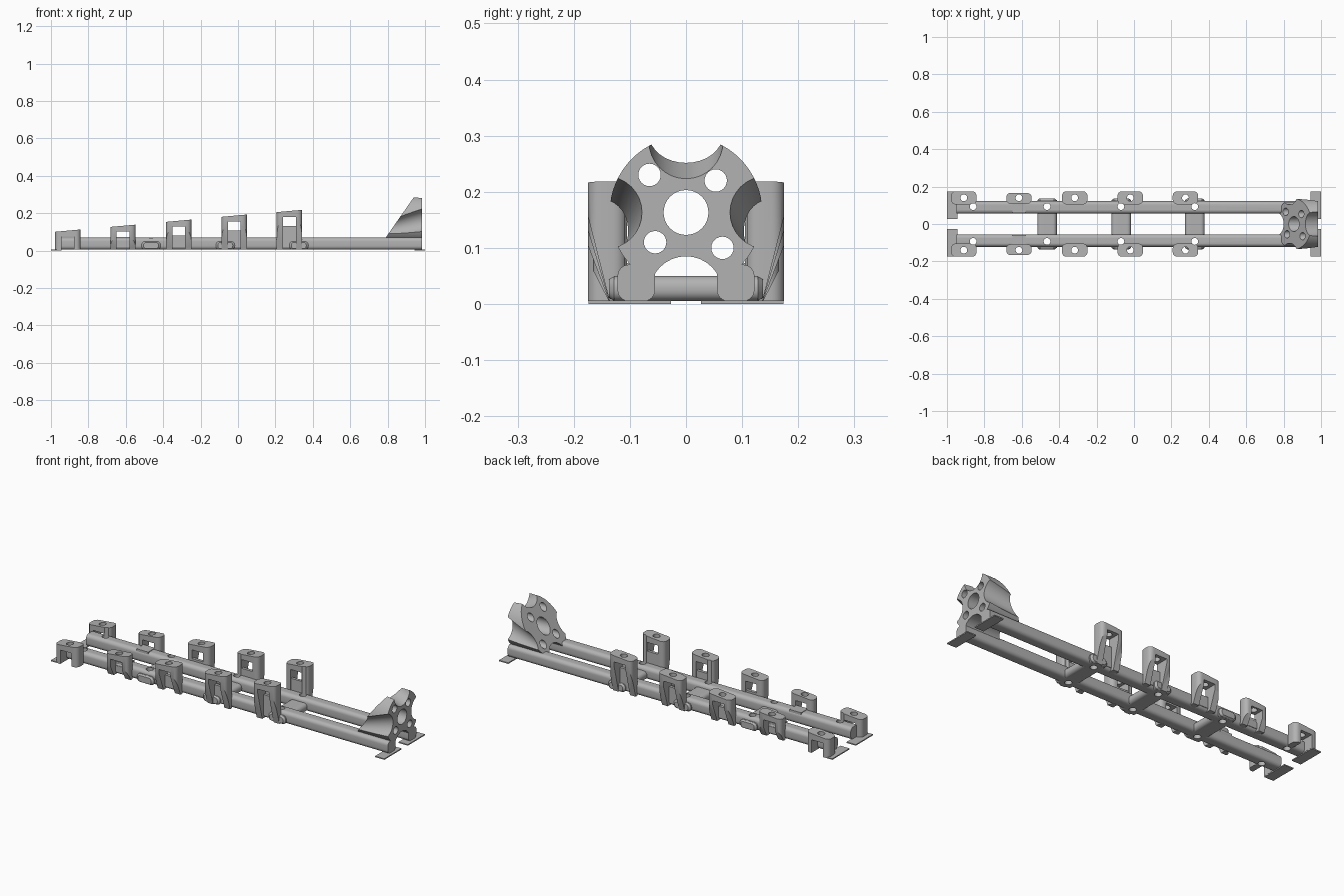
import bpy, bmesh, math
from mathutils import Vector

if "Cube" in bpy.data.objects:
    bpy.data.objects.remove(bpy.data.objects["Cube"])

grey = bpy.data.materials.new("light_grey")
grey.use_nodes = True
COLOR = (0.45, 0.45, 0.45, 1)
grey.diffuse_color = COLOR
grey.node_tree.nodes["Principled BSDF"].inputs["Base Color"].default_value = COLOR


def finish(name, bm):
    bmesh.ops.recalc_face_normals(bm, faces=bm.faces)
    mesh = bpy.data.meshes.new(name)
    bm.to_mesh(mesh)
    bm.free()
    mesh.materials.append(grey)
    obj = bpy.data.objects.new(name, mesh)
    bpy.context.collection.objects.link(obj)
    return obj


def loft(name, bottom, top):
    """Solid between two matching loops of points."""
    bm = bmesh.new()
    a = [bm.verts.new(p) for p in bottom]
    b = [bm.verts.new(p) for p in top]
    bm.faces.new(a)
    bm.faces.new(b)
    for i in range(len(a)):
        j = (i + 1) % len(a)
        bm.faces.new((a[i], a[j], b[j], b[i]))
    return finish(name, bm)


def box(name, x0, x1, y0, y1, z0, z1):
    corners = [(x0, y0), (x1, y0), (x1, y1), (x0, y1)]
    return loft(name, [(x, y, z0) for x, y in corners], [(x, y, z1) for x, y in corners])


def rounded(u0, u1, v0, v1, r, n=6):
    """Rounded rectangle outline."""
    pts = []
    for k, (u, v) in enumerate([(u1 - r, v1 - r), (u0 + r, v1 - r), (u0 + r, v0 + r), (u1 - r, v0 + r)]):
        for i in range(n + 1):
            a = math.pi / 2 * (k + i / n)
            pts.append((u + r * math.cos(a), v + r * math.sin(a)))
    return pts


def cone(name, p0, r0, p1, r1, n=32):
    """Tapered round bar between two points."""
    p0, p1 = Vector(p0), Vector(p1)
    along_x = abs(p1.x - p0.x) > 0.01

    def ring(p, r):
        for i in range(n):
            c, s = r * math.cos(math.tau * i / n), r * math.sin(math.tau * i / n)
            yield p + (Vector((0, c, s)) if along_x else Vector((c, s, 0)))
    return loft(name, list(ring(p0, r0)), list(ring(p1, r1)))


def apply(obj, mod):
    bpy.ops.object.select_all(action='DESELECT')
    bpy.context.view_layer.objects.active = obj
    obj.select_set(True)
    bpy.ops.object.modifier_apply(modifier=mod.name)


def cut(obj, *cutters):
    for c in cutters:
        c.hide_render = True
        mod = obj.modifiers.new("cut", 'BOOLEAN')
        mod.operation = 'DIFFERENCE'
        mod.solver = 'EXACT'
        mod.object = c
        apply(obj, mod)
        bpy.data.objects.remove(c)


def mirror_y(obj):
    mod = obj.modifiers.new("mirror", 'MIRROR')
    mod.use_axis = (False, True, False)
    mod.use_mirror_merge = False
    apply(obj, mod)


def smooth(obj):
    bpy.ops.object.select_all(action='DESELECT')
    bpy.context.view_layer.objects.active = obj
    obj.select_set(True)
    bpy.ops.object.shade_smooth_by_angle(angle=math.radians(30))


def peg_hole(x, y=0.093):
    return cone("hole_cutter", (x, y, -0.1), 0.018, (x, y, 0.4), 0.018, 24)


HOLES = (-0.86, -0.465, -0.07, 0.325)

# Long side rails
section = rounded(0.055, 0.122, 0.005, 0.07, 0.02)
rails = loft("side_rails", [(-0.95, y, z) for y, z in section], [(0.985, y, z) for y, z in section])
cut(rails, *[peg_hole(x) for x in HOLES])
mirror_y(rails)
smooth(rails)

# Cross bars joining the rails
for i, x in enumerate((-0.465, -0.068, 0.325)):
    hw = 0.052
    section = rounded(x - hw, x + hw, 0.005, 0.05, 0.02)
    tip = rounded(x - hw + 0.012, x + hw - 0.012, 0.011, 0.044, 0.014)
    bar = loft("cross_bar_%d" % (i + 1), [(u, -0.128, v) for u, v in section],
               [(u, 0.128, v) for u, v in section])
    ends = loft("cross_bar_end_%d" % (i + 1), [(u, 0.127, v) for u, v in section],
                [(u, 0.137, v) for u, v in tip])
    hx = HOLES[i + 1]
    cut(bar, peg_hole(hx), peg_hole(hx, -0.093))
    mirror_y(ends)
    smooth(bar)
    smooth(ends)

# Row of clips growing taller along the rails
tops = (0.107, 0.133, 0.16, 0.187, 0.212)
for i, (x, top) in enumerate(zip((-0.91, -0.615, -0.317, -0.02, 0.275), tops)):
    inner, outer = (0.108, 0.166) if i == 1 else (0.105, 0.175)
    plan = rounded(x - 0.068, x + 0.068, inner, outer, 0.024)
    clip = loft("clip_%d" % (i + 1), [(u, v, 0.005) for u, v in plan],
                [(u, v, top + 0.09 * (u - x)) for u, v in plan])
    cutters = [box("window_cutter", x - 0.034, x + 0.034, 0.08, 0.25, -0.05, top - 0.031)]
    if i > 0:
        # Outer face leans inward below the head
        reach = (top - 0.055) * 1.125
        wedge = [(0.135, 0), (0.18, reach), (0.3, reach), (0.3, -0.05), (0.135, -0.05)]
        cutters.append(loft("lean_cutter", [(x - 0.1, y, z) for y, z in wedge],
                            [(x + 0.1, y, z) for y, z in wedge]))
    cutters.append(peg_hole(x, 0.14))
    cutters += [peg_hole(h) for h in HOLES if abs(h - x) < 0.08]
    cut(clip, *cutters)
    mirror_y(clip)
    smooth(clip)
    if i > 0:
        # Low web closing the bottom of the window
        web = box("clip_web_%d" % (i + 1), x - 0.035, x + 0.035, 0.108, 0.124, 0.02, top - 0.08)
        mirror_y(web)

# Small pads on the rails beside the second clip
pads = box("rail_pads", -0.65, -0.58, 0.058, 0.118, 0.05, 0.073)
mirror_y(pads)

# Thin foot plates at the four corners
for name, x0, x1 in (("rear_foot_plates", -1, -0.945), ("front_foot_plates", 0.945, 1)):
    plates = box(name, x0, x1, 0.027, 0.174, 0, 0.006)
    mirror_y(plates)

# Scalloped drum holder with a sloping back
zc = 0.163
holder = cone("scalloped_holder", (0.75, 0, zc), 0.136, (0.985, 0, zc), 0.136, 64)
slope = [(0.764, 0.033), (0.964, 0.32), (0.6, 0.32), (0.6, 0.033)]
slope[0:1] = [(0.73, -0.016)]
slope[-1] = (0.6, -0.016)
cutters = [loft("slope_cutter", [(x, -0.3, z) for x, z in slope], [(x, 0.3, z) for x, z in slope])]
cutters.append(cone("top_scallop", (0.74, 0, 0.39), 0.066, (1.0, 0, 0.283), 0.066))
cutters.append(cone("low_scallop", (0.7, 0, 0.02), 0.065, (1.05, 0, 0.02), 0.065))
for s in (-1, 1):
    cutters.append(cone("side_scallop", (0.74, s * 0.155, 0.1), 0.038, (1.0, s * 0.142, 0.167), 0.066))
cutters.append(cone("bore", (0.7, 0, zc), 0.04, (1.05, 0, zc), 0.04))
for y, z in ((-0.065, 0.23), (0.053, 0.22), (-0.055, 0.11), (0.065, 0.10)):
    cutters.append(cone("small_bore", (0.7, y, z), 0.02, (1.05, y, z), 0.02, 24))
cut(holder, *cutters)
smooth(holder)
